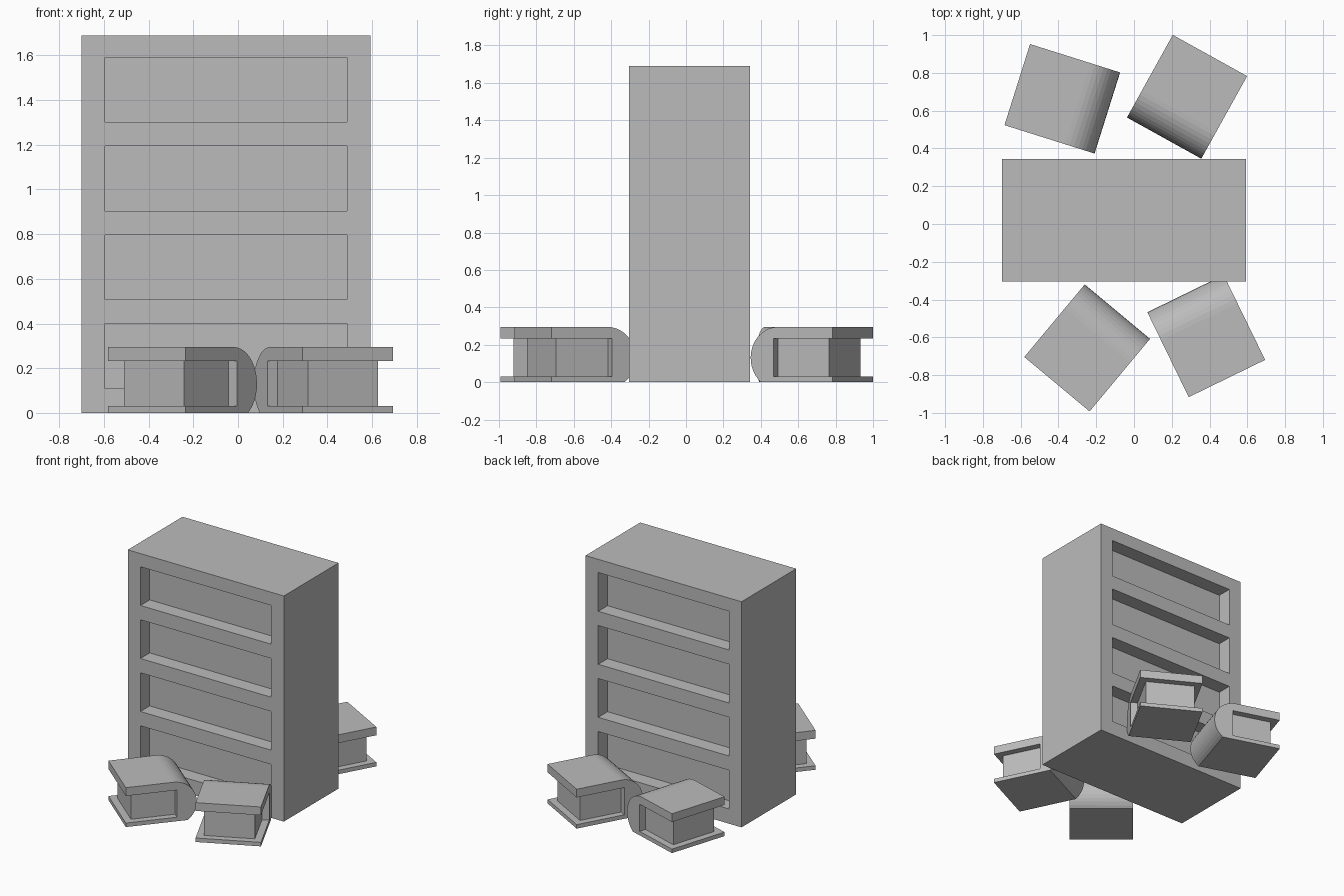
import bpy
import bmesh
from math import cos, sin, pi, radians, asin
from mathutils import Matrix, Vector

cube = bpy.data.objects.get("Cube")
if cube:
    bpy.data.objects.remove(cube, do_unlink=True)

grey = bpy.data.materials.new("plain grey")
grey.use_nodes = True
grey.diffuse_color = (0.5, 0.5, 0.5, 1)
grey.node_tree.nodes["Principled BSDF"].inputs["Base Color"].default_value = (0.5, 0.5, 0.5, 1)


def make_object(name, bm, location=(0, 0, 0), turn=0):
    mesh = bpy.data.meshes.new(name)
    bmesh.ops.recalc_face_normals(bm, faces=bm.faces[:])
    bm.to_mesh(mesh)
    bm.free()
    mesh.materials.append(grey)
    obj = bpy.data.objects.new(name, mesh)
    obj.location = location
    obj.rotation_euler.z = radians(turn)
    bpy.context.collection.objects.link(obj)
    return obj


def box(low, high):
    low, high = Vector(low), Vector(high)
    bm = bmesh.new()
    bmesh.ops.create_cube(bm, size=1, matrix=Matrix.Translation((low + high) / 2)
                          @ Matrix.Diagonal((*(high - low), 1)))
    return bm


# Bookcase: a block with four shallow bays sunk into the front and the back
BAY_X = (-0.595, 0.487)
BAYS = [(0.11 + 0.397 * i, 0.40 + 0.397 * i) for i in range(4)]
bm = box((-0.70, -0.305, 0), (0.593, 0.343, 1.69))
cuts = [((x, 0, 0), (1, 0, 0)) for x in BAY_X]
cuts += [((0, 0, z), (0, 0, 1)) for bay in BAYS for z in bay]
for point, normal in cuts:
    bmesh.ops.bisect_plane(bm, geom=bm.verts[:] + bm.edges[:] + bm.faces[:],
                           plane_co=point, plane_no=normal)
bm.normal_update()


def in_bay(face):
    c = face.calc_center_median()
    return (abs(face.normal.y) > 0.9 and BAY_X[0] < c.x < BAY_X[1]
            and any(low < c.z < high for low, high in BAYS))


bmesh.ops.inset_individual(bm, faces=[f for f in bm.faces if in_bay(f)],
                           thickness=0, depth=-0.11)
make_object("bookcase", bm)

# Books: length runs along local x, with the round spine at the far end
LENGTH, WIDTH, HEIGHT, RADIUS = 0.50, 0.45, 0.295, 0.165
PAGE_LOW, PAGE_HIGH, PAGE_END, MARGIN = 0.03, 0.233, 0.36, 0.05
STEPS = 16


def cover_mesh():
    centre_x, centre_z = LENGTH - RADIUS, HEIGHT - RADIUS
    start = -asin(centre_z / RADIUS)
    angles = [start + (pi / 2 - start) * i / STEPS for i in range(STEPS + 1)]
    profile = [(0, 0)]
    profile += [(centre_x + RADIUS * cos(a), centre_z + RADIUS * sin(a)) for a in angles]
    profile += [(0, HEIGHT), (0, PAGE_HIGH), (PAGE_END, PAGE_HIGH),
                (PAGE_END, PAGE_LOW), (0, PAGE_LOW)]
    bm = bmesh.new()
    face = bm.faces.new([bm.verts.new((x, -WIDTH / 2, z)) for x, z in profile])
    side = bmesh.ops.extrude_face_region(bm, geom=[face], use_keep_orig=True)
    bmesh.ops.translate(bm, vec=(0, WIDTH, 0),
                        verts=[v for v in side["geom"] if isinstance(v, bmesh.types.BMVert)])
    return bm


def book(name, x, y, turn):
    make_object(name + "_cover", cover_mesh(), (x, y, 0), turn)
    half = WIDTH / 2 - MARGIN
    pages = box((MARGIN, -half, PAGE_LOW), (PAGE_END, half, PAGE_HIGH))
    make_object(name + "_pages", pages, (x, y, 0), turn)


book("front_right_book", -0.408, -0.848, 50.2)
book("front_left_book", 0.492, -0.818, 116)
book("back_right_book", -0.618, 0.738, -17.5)
book("back_left_book", 0.402, 0.892, 241)
